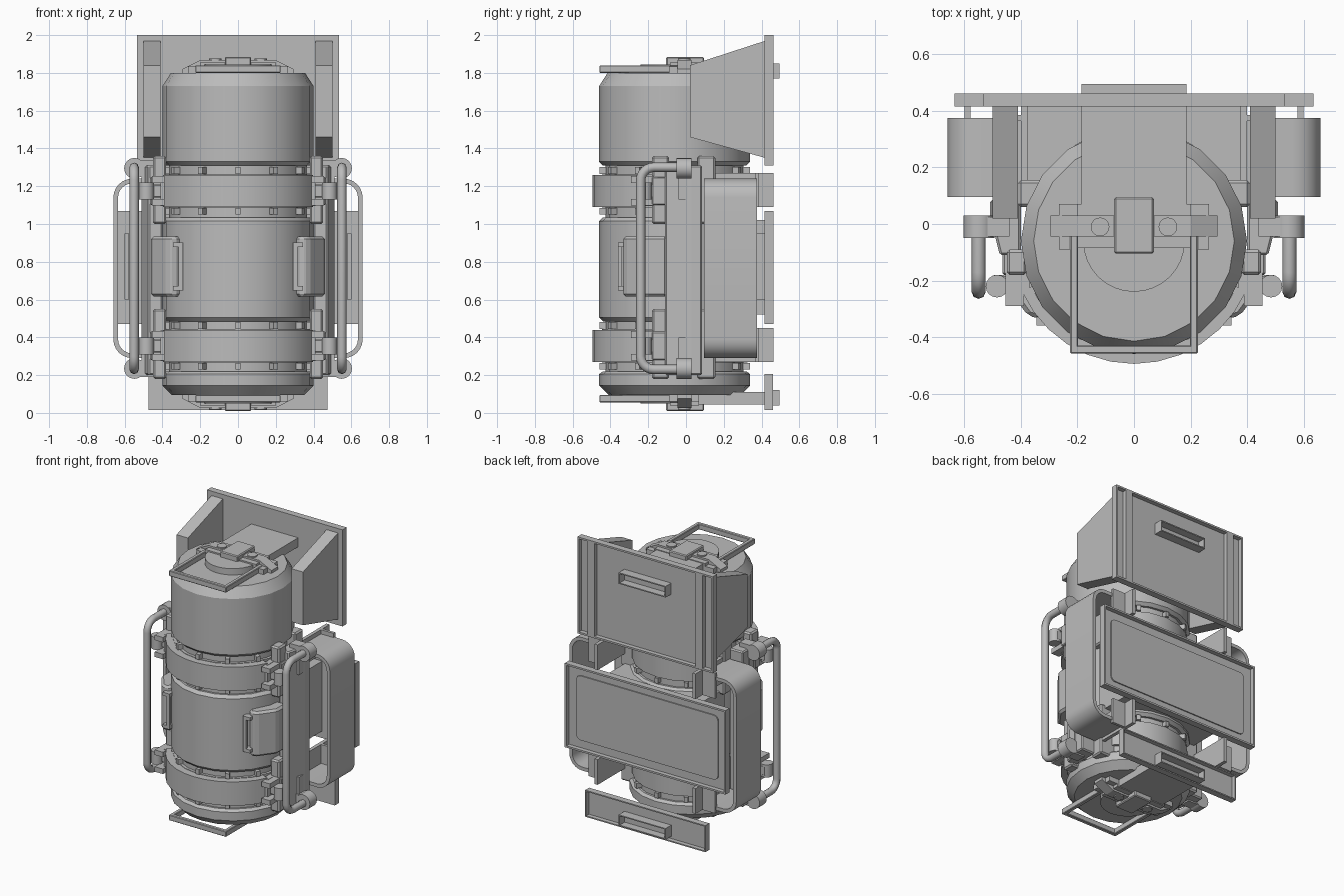
import bpy, bmesh
from math import sin, cos, pi, radians
from mathutils import Vector

if "Cube" in bpy.data.objects:
    bpy.data.objects.remove(bpy.data.objects["Cube"])

grey = bpy.data.materials.new("plain grey")
grey.use_nodes = True
COLOR = (0.5, 0.5, 0.5, 1)
grey.diffuse_color = COLOR
grey.node_tree.nodes["Principled BSDF"].inputs["Base Color"].default_value = COLOR

AXIS_Y = -0.06          # the drum axis
MID_Z = 0.9475          # mirror plane between the two lids


def finish(bm, name, smooth=False, bevel=0):
    bmesh.ops.recalc_face_normals(bm, faces=bm.faces)
    mesh = bpy.data.meshes.new(name)
    bm.to_mesh(mesh)
    bm.free()
    mesh.materials.append(grey)
    obj = bpy.data.objects.new(name, mesh)
    bpy.context.collection.objects.link(obj)
    if bevel:
        mod = obj.modifiers.new("bevel", 'BEVEL')
        mod.width, mod.segments = bevel, 1
    if smooth:
        bpy.ops.object.select_all(action='DESELECT')
        obj.select_set(True)
        bpy.context.view_layer.objects.active = obj
        bpy.ops.object.shade_smooth_by_angle(angle=radians(30))
    return obj


def prism(name, pts, axis, lo, hi, smooth=False, bevel=0):
    """Extrude a 2D outline along an axis (x: yz, y: xz, z: xy)."""
    bm = bmesh.new()
    place = {'x': lambda a, b, t: (t, a, b), 'y': lambda a, b, t: (a, t, b),
             'z': lambda a, b, t: (a, b, t)}[axis]
    face = bm.faces.new([bm.verts.new(place(a, b, lo)) for a, b in pts])
    ext = bmesh.ops.extrude_face_region(bm, geom=[face])["geom"]
    shift = Vector(place(0, 0, hi - lo))
    bmesh.ops.translate(bm, vec=shift, verts=[v for v in ext if isinstance(v, bmesh.types.BMVert)])
    return finish(bm, name, smooth, bevel)


def box(name, x, y, z, bevel=0):
    return prism(name, [(x[0], y[0]), (x[1], y[0]), (x[1], y[1]), (x[0], y[1])], 'z', *z, bevel=bevel)


def pair(name, x, y, z, bevel=0):
    """A box on the left side and its mirror on the right."""
    for side, s in (("left", 1), ("right", -1)):
        box(side + "_" + name, sorted((s * x[0], s * x[1])), y, z, bevel)


def ring_points(r, cx, cy, n, start=0, end=2 * pi, open_arc=False):
    steps = n - 1 if open_arc else n
    return [(cx + r * sin(start + (end - start) * i / steps),
             cy - r * cos(start + (end - start) * i / steps)) for i in range(n)]


def cylinder(name, r, c, axis, lo, hi, n=16):
    return prism(name, ring_points(r, *c, n), axis, lo, hi, smooth=True)


def fillet(pts, r, n=6):
    """Round the inner corners of an open path."""
    pts = [Vector(p) for p in pts]
    out = [pts[0]]
    for a, b, c in zip(pts, pts[1:], pts[2:]):
        p, q = b + (a - b).normalized() * r, b + (c - b).normalized() * r
        centre = p + q - b
        for i in range(n + 1):
            t = i / n * pi / 2
            out.append(centre + (p - centre) * cos(t) + (q - centre) * sin(t))
    return out + [pts[-1]]


def frame(name, x, y, z, border, depth):
    """A plate whose +y face carries an inset, sunken centre."""
    obj = box(name, x, y, z)
    bm = bmesh.new()
    bm.from_mesh(obj.data)
    back = [f for f in bm.faces if f.normal.y > 0.9]
    bmesh.ops.inset_region(bm, faces=back, thickness=border)
    bmesh.ops.inset_region(bm, faces=back, thickness=0.001, depth=-depth)
    bm.to_mesh(obj.data)
    bm.free()


# Drum: one turned profile with chamfered caps and grooves
profile = [(0, 0.095), (0.35, 0.095), (0.4, 0.145), (0.4, 0.205), (0.38, 0.22), (0.365, 0.22),
           (0.365, 0.485), (0.38, 0.485), (0.4, 0.505), (0.4, 1.015), (0.38, 1.035), (0.365, 1.035),
           (0.365, 1.31), (0.38, 1.31), (0.4, 1.33), (0.4, 1.73), (0.355, 1.8), (0, 1.8)]
bm = bmesh.new()
verts = [bm.verts.new((0, AXIS_Y - r, z)) for r, z in profile]
edges = [bm.edges.new(e) for e in zip(verts, verts[1:])]
bmesh.ops.spin(bm, geom=verts + edges, cent=(0, AXIS_Y, 0), axis=(0, 0, 1), angle=2 * pi, steps=20)
bmesh.ops.remove_doubles(bm, verts=bm.verts, dist=0.0005)
finish(bm, "drum", smooth=True)

# Clamp bands, lugs in the grooves and latches
for label, z in (("lower", 0.355), ("upper", 1.175)):
    a = radians(66)
    arc = (ring_points(0.435, 0, AXIS_Y, 13, -a, a, True)
           + ring_points(0.36, 0, AXIS_Y, 13, a, -a, True))
    prism(label + "_clamp_band", arc, 'z', z - 0.085, z + 0.085, smooth=True)
    prism(label + "_band_lining", ring_points(0.385, 0, AXIS_Y, 20), 'z', z - 0.088, z + 0.088, smooth=True)
    for dz in (-0.108, 0.108):
        for i in range(12):
            lug = box(label + "_groove_lug", (-0.014, 0.014), (-0.398, -0.35), (z + dz - 0.018, z + dz + 0.018))
            lug.location = (0, AXIS_Y, 0)
            lug.rotation_euler.z = i * pi / 6
    pair(label + "_latch_plate", (0.37, 0.41), (-0.25, -0.12), (z - 0.08, z + 0.08))
    pair(label + "_latch_body", (0.38, 0.5), (-0.22, -0.18), (z - 0.035, z + 0.035), 0.006)
    for dz in (-0.06, 0.06):
        pair(label + "_latch_jaw", (0.39, 0.455), (-0.29, -0.15), (z + dz - 0.018, z + dz + 0.018))
    pair(label + "_latch_post", (0.43, 0.465), (-0.18, -0.09), (z - 0.075, z + 0.075), 0.006)
    for s in (1, -1):
        cylinder(label + "_latch_roller", 0.04, (s * 0.485, -0.22), 'z', z - 0.045, z + 0.045)

# Lid fittings, repeated upside down on the bottom
for label, f in (("top", 1), ("bottom", -1)):
    def zz(a, b):
        return sorted((MID_Z + f * (a - MID_Z), MID_Z + f * (b - MID_Z)))
    cylinder(label + "_lid_disc", 0.18, (0, AXIS_Y), 'z', *zz(1.79, 1.845), n=32)
    outline = [(-0.295, 1.8), (-0.295, 1.82), (-0.2, 1.868), (0.2, 1.868), (0.295, 1.82), (0.295, 1.8)]
    prism(label + "_lid_clamp", [(x, zz(z, z)[0]) for x, z in outline], 'y', -0.045, 0.03)
    box(label + "_clamp_plate", (-0.2, 0.2), (-0.085, 0.07), zz(1.8, 1.855))
    pair(label + "_clamp_ear", (0.2, 0.265), (-0.09, 0.07), zz(1.8, 1.835))
    box(label + "_clamp_saddle", (-0.07, 0.07), (-0.105, 0.095), zz(1.81, 1.885), 0.006)
    for x in (-0.12, 0.12):
        cylinder(label + "_clamp_bolt", 0.033, (x, -0.01), 'z', *zz(1.85, 1.876))
    pair(label + "_bail_arm", (0.198, 0.226), (-0.455, 0), zz(1.8, 1.84), 0.004)
    box(label + "_bail_bar", (-0.226, 0.226), (-0.458, -0.43), zz(1.8, 1.84), 0.004)
    box(label + "_support_arm", (-0.185, 0.185), (0.07, 0.435), zz(1.785, 1.85))

# Brackets that join the side rails to the drum, and the small gussets
for z0, z1 in ((0.18, 0.55), (1.0, 1.36)):
    pair("rail_front_bracket", (0.38, 0.45), (-0.18, -0.09), (z0, z1), 0.01)
    pair("rail_back_bracket", (0.29, 0.41), (0.06, 0.155), (z0, z1), 0.01)
pair("upper_gusset", (0.48, 0.51), (-0.04, 0.01), (1.13, 1.25))
pair("lower_gusset", (0.48, 0.51), (-0.04, 0.01), (0.28, 0.4))

for side, s in (("left", 1), ("right", -1)):
    # Upright rail with a slanted outer face
    rail = [(0.4, -0.11), (0.475, -0.11), (0.51, 0.03), (0.51, 0.085), (0.4, 0.085)]
    prism(side + "_side_rail", [(s * x, y) for x, y in rail], 'z', 0.2, 1.31, bevel=0.008)

    # Tubular grab handle
    path = fillet([(s * 0.55, 0, 1.3), (s * 0.55, -0.24, 1.3), (s * 0.55, -0.24, 0.23), (s * 0.55, 0, 0.23)], 0.07)
    curve = bpy.data.curves.new(side + "_grab_handle", 'CURVE')
    curve.dimensions = '3D'
    curve.bevel_depth, curve.bevel_resolution, curve.use_fill_caps = 0.025, 2, True
    spline = curve.splines.new('POLY')
    spline.points.add(len(path) - 1)
    for p, co in zip(spline.points, path):
        p.co = (*co, 1)
    spline.use_smooth = True
    curve.materials.append(grey)
    handle = bpy.data.objects.new(side + "_grab_handle", curve)
    bpy.context.collection.objects.link(handle)
    bpy.ops.object.select_all(action='DESELECT')
    handle.select_set(True)
    bpy.context.view_layer.objects.active = handle
    bpy.ops.object.convert(target='MESH')
    for z in (0.235, 1.295):
        cylinder(side + "_handle_mount", 0.055, (s * 0.548, z), 'y', -0.05, 0.03)
        box(side + "_handle_mount_block", sorted((s * 0.44, s * 0.55)), (-0.045, 0.025), (z - 0.045, z + 0.045))

    # Broad bent strap
    outer = fillet([(s * 0.4, 1.24), (s * 0.66, 1.24), (s * 0.66, 0.29), (s * 0.4, 0.29)], 0.1)
    inner = fillet([(s * 0.4, 1.215), (s * 0.635, 1.215), (s * 0.635, 0.315), (s * 0.4, 0.315)], 0.075)
    prism(side + "_side_strap", [tuple(p) for p in outer + inner[::-1]], 'y', 0.095, 0.375, smooth=True)

    # Equipment box with its small pull on the drum front
    shape = [(0.3, -0.3), (0.335, -0.335), (0.375, -0.325), (0.46, -0.21), (0.46, -0.1), (0.36, -0.1)]
    prism(side + "_equipment_box", [(s * x, y) for x, y in shape], 'z', 0.615, 0.935, bevel=0.015)
    box(side + "_pull_grip", sorted((s * 0.29, s * 0.315)), (-0.36, -0.34), (0.65, 0.9))
    for z in (0.66, 0.89):
        box(side + "_pull_end", sorted((s * 0.29, s * 0.345)), (-0.36, -0.3), (z - 0.012, z + 0.012))

    # Wedge-shaped wing of the upper back plate
    prism(side + "_wing", [(0.02, 1.46), (0.02, 1.84), (0.42, 1.97), (0.42, 1.35)], 'x', s * 0.41, s * 0.5)

# Upper back plate: a shallow tray with two upright ribs and a hollow grip
frame("upper_back_plate", (-0.535, 0.535), (0.415, 0.462), (1.31, 2), 0.018, 0.03)
pair("upper_back_rib", (0.4, 0.455), (0.425, 0.462), (1.32, 1.99))
frame("upper_back_grip", (-0.185, 0.185), (0.425, 0.495), (1.77, 1.85), 0.011, 0.055)

# Middle back plate: a tray with a rounded panel, side flanges and the block to the drum
frame("middle_back_plate", (-0.635, 0.635), (0.415, 0.462), (0.47, 1.07), 0.018, 0.03)
rounded = fillet([(0, 0.54), (0.56, 0.54), (0.56, 1.0), (-0.56, 1.0), (-0.56, 0.54), (0, 0.54)], 0.035, 4)
prism("middle_back_panel", [tuple(p) for p in rounded[:-1]], 'y', 0.425, 0.44)
pair("middle_plate_flange", (0.578, 0.6), (0.372, 0.416), (0.6, 0.95))
box("middle_core_block", (-0.375, 0.375), (0.1, 0.416), (0.52, 1.02))

# Brackets that carry the middle plate
for z in (0.36, 1.18):
    pair("back_bracket_web", (0.375, 0.4), (0.08, 0.462), (z - 0.09, z + 0.09))
    pair("back_bracket_face", (0.4, 0.5), (0.365, 0.385), (z - 0.09, z + 0.09))

# Lower back plate and grip
frame("lower_back_plate", (-0.475, 0.475), (0.415, 0.46), (0.015, 0.205), 0.012, 0.03)
frame("lower_back_grip", (-0.185, 0.185), (0.425, 0.495), (0.04, 0.12), 0.011, 0.055)
